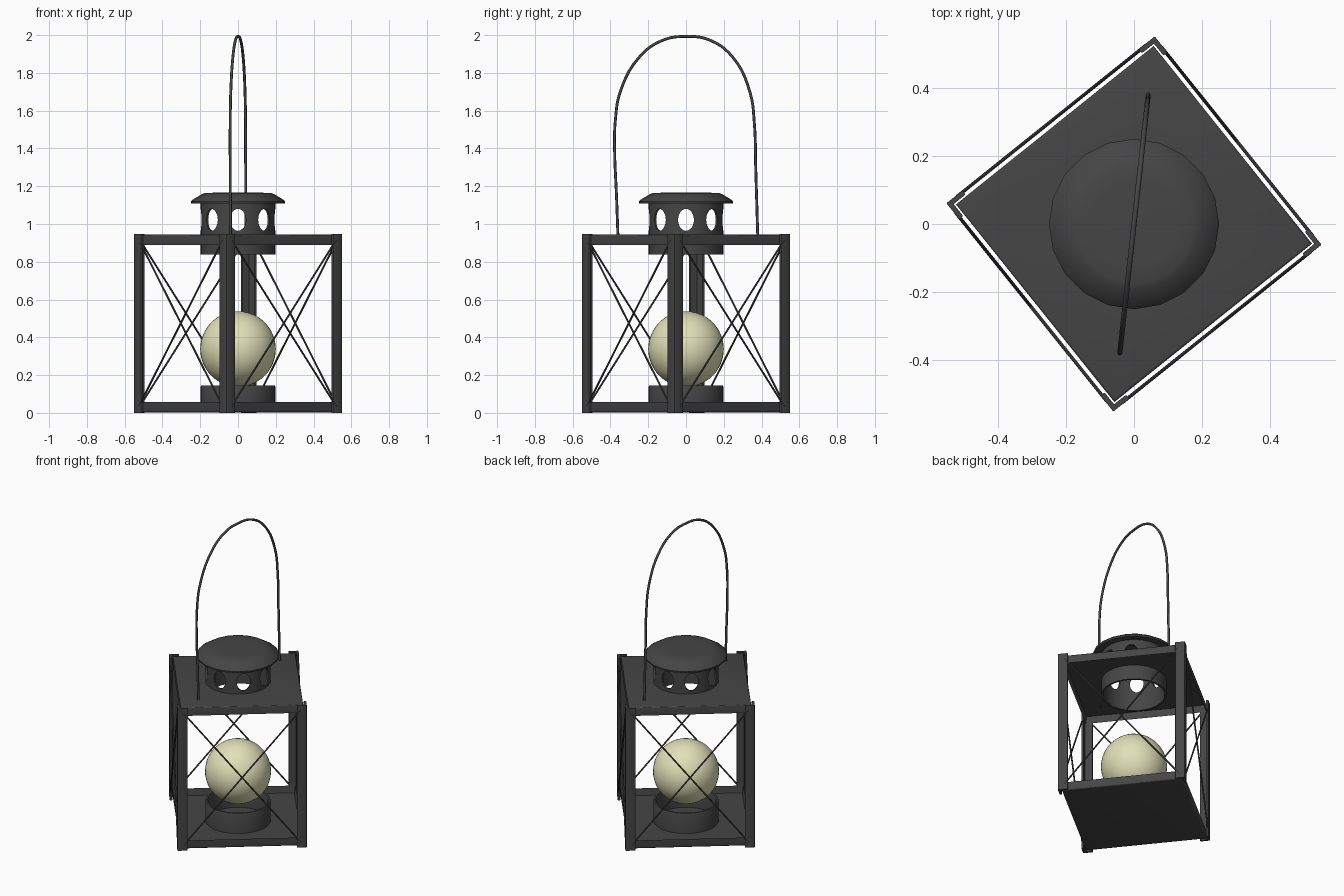
import bpy, bmesh, math
from mathutils import Vector, Matrix

if "Cube" in bpy.data.objects:
    bpy.data.objects.remove(bpy.data.objects["Cube"])

TURN = math.radians(38.7)          # the square body is turned about z


def material(name, col):
    m = bpy.data.materials.new(name)
    m.diffuse_color = (*col, 1)
    m.use_nodes = True
    m.node_tree.nodes["Principled BSDF"].inputs["Base Color"].default_value = m.diffuse_color
    return m


IRON = material("dark_iron", (0.06, 0.06, 0.06))
WAX = material("cream_wax", (0.76, 0.75, 0.48))


def add(name, bm, mat=IRON, turn=0.0, smooth=True):
    bmesh.ops.recalc_face_normals(bm, faces=bm.faces)
    me = bpy.data.meshes.new(name)
    bm.to_mesh(me)
    bm.free()
    me.materials.append(mat)
    ob = bpy.data.objects.new(name, me)
    bpy.context.collection.objects.link(ob)
    ob.rotation_euler.z = turn
    bpy.ops.object.select_all(action='DESELECT')
    ob.select_set(True)
    bpy.context.view_layer.objects.active = ob
    if smooth:
        bpy.ops.object.shade_smooth_by_angle(angle=math.radians(35))
    return ob


def lathe(profile, steps=32, closed=True):
    """Revolve (radius, z) points about z."""
    bm = bmesh.new()
    vs = [bm.verts.new((r, 0, z)) for r, z in profile]
    n = len(vs)
    es = [bm.edges.new((vs[i], vs[(i + 1) % n])) for i in range(n if closed else n - 1)]
    bmesh.ops.spin(bm, geom=vs + es, cent=(0, 0, 0), axis=(0, 0, 1),
                   angle=math.tau, steps=steps, use_merge=True)
    bmesh.ops.remove_doubles(bm, verts=bm.verts, dist=1e-5)
    return bm


def tray(half, z0, z1, wall, open_top):
    """Shallow square tray with rounded edges, open on one side."""
    bm = bmesh.new()
    bmesh.ops.create_cube(bm, size=1, matrix=Matrix.Translation((0, 0, (z0 + z1) / 2))
                          @ Matrix.Diagonal((2 * half, 2 * half, z1 - z0, 1)))
    side = 1 if open_top else -1
    bm.normal_update()
    face = [f for f in bm.faces if f.normal.z * side > 0.9][0]
    bmesh.ops.inset_region(bm, faces=[face], thickness=wall)
    for v in face.verts:
        v.co.z -= side * (z1 - z0 - wall)
    closed = [e for e in bm.edges
              if all(abs(v.co.z - (z0 if open_top else z1)) < 1e-4 for v in e.verts)]
    bmesh.ops.bevel(bm, geom=closed, offset=0.008, segments=3, profile=0.5, affect='EDGES')
    return bm


def cut(ob, cutter):
    mod = ob.modifiers.new("cut", 'BOOLEAN')
    mod.operation = 'DIFFERENCE'
    mod.solver = 'EXACT'
    mod.object = cutter
    bpy.context.view_layer.objects.active = ob
    bpy.ops.object.modifier_apply(modifier=mod.name)
    bpy.data.objects.remove(cutter)


def cylinder(r, depth, mat, segs=32):
    bm = bmesh.new()
    bmesh.ops.create_cone(bm, cap_ends=True, segments=segs, radius1=r, radius2=r,
                          depth=depth, matrix=mat)
    return bm


# Base tray and roof tray, the roof open into the chimney
add("base_tray", tray(0.372, 0.003, 0.058, 0.01, True), turn=TURN)
roof = add("roof_tray", tray(0.372, 0.89, 0.945, 0.01, False), turn=TURN)
cut(roof, add("roof_cutter", cylinder(0.193, 0.3, Matrix.Translation((0, 0, 0.93))), smooth=False))

# L-section corner posts
W, T, OUT = 0.06, 0.015, 0.392
section = [(0, 0), (-W, 0), (-W, -T), (-T, -T), (-T, -W), (0, -W)]
for i in range(4):
    bm = bmesh.new()
    f = bm.faces.new([bm.verts.new((OUT + x, OUT + y, 0)) for x, y in section])
    ext = bmesh.ops.extrude_face_region(bm, geom=[f])
    bmesh.ops.translate(bm, vec=(0, 0, 0.948),
                        verts=[v for v in ext["geom"] if isinstance(v, bmesh.types.BMVert)])
    bmesh.ops.bevel(bm, geom=[e for e in bm.edges if abs(e.verts[0].co.z - e.verts[1].co.z) > 0.5],
                    offset=0.003, segments=2, profile=0.5, affect='EDGES')
    add(f"corner_post_{i + 1}", bm, turn=TURN + i * math.pi / 2)

# Crossed wires on each side
for i in range(4):
    bm = bmesh.new()
    for s in (-1, 1):
        a, b = Vector((-0.355 * s, -0.388, 0.035)), Vector((0.355 * s, -0.388, 0.915))
        m = Matrix.Translation((a + b) / 2) @ (b - a).to_track_quat('Z', 'Y').to_matrix().to_4x4()
        bmesh.ops.create_cone(bm, cap_ends=True, segments=8, radius1=0.005, radius2=0.005,
                              depth=(b - a).length, matrix=m)
    add(f"cross_wires_{i + 1}", bm, turn=TURN + i * math.pi / 2)

# Chimney tube with eight oval vents
chimney = add("chimney", lathe([(0.198, 0.838), (0.198, 1.125), (0.186, 1.125), (0.186, 0.838)], 48))
for i in range(4):
    m = (Matrix.Translation((0, 0, 1.022)) @ Matrix.Rotation(i * math.pi / 4, 4, 'Z')
         @ Matrix.Diagonal((0.042, 1, 0.058, 1)) @ Matrix.Rotation(math.pi / 2, 4, 'X'))
    cut(chimney, add("vent_cutter", cylinder(1, 1, m, 24), smooth=False))

# Chimney cap
add("chimney_cap", lathe([(0, 1.166), (0.12, 1.166), (0.175, 1.164), (0.192, 1.158), (0.246, 1.125),
                          (0.25, 1.118), (0.248, 1.108), (0.2, 1.112), (0, 1.125)], 20, closed=False))

# Candle cup and round candle
add("candle_cup", lathe([(0.198, 0.013), (0.198, 0.138), (0.194, 0.146), (0.184, 0.146),
                         (0.18, 0.138), (0.18, 0.013)], 40))
bm = bmesh.new()
bmesh.ops.create_uvsphere(bm, u_segments=40, v_segments=24, radius=0.2,
                          matrix=Matrix.Translation((0, 0, 0.338)))
add("round_candle", bm, WAX)

# Wire handle across the diagonal: (distance along diagonal, height)
path = [(-0.36, 0.93), (-0.368, 1.15), (-0.378, 1.4), (-0.374, 1.55), (-0.348, 1.7), (-0.25, 1.88),
        (-0.13, 1.97), (0, 1.993), (0.13, 1.972), (0.25, 1.88), (0.338, 1.7), (0.362, 1.53),
        (0.369, 1.3), (0.38, 0.93)]
cu = bpy.data.curves.new("handle", 'CURVE')
cu.dimensions = '3D'
cu.bevel_depth = 0.0075
cu.bevel_resolution = 2
cu.use_fill_caps = True
cu.resolution_u = 5
sp = cu.splines.new('BEZIER')
sp.bezier_points.add(len(path) - 1)
for p, (d, z) in zip(sp.bezier_points, path):
    p.co = (d * 0.11, d, z)
    p.handle_left_type = p.handle_right_type = 'AUTO'
cu.materials.append(IRON)
bpy.context.collection.objects.link(bpy.data.objects.new("handle", cu))
